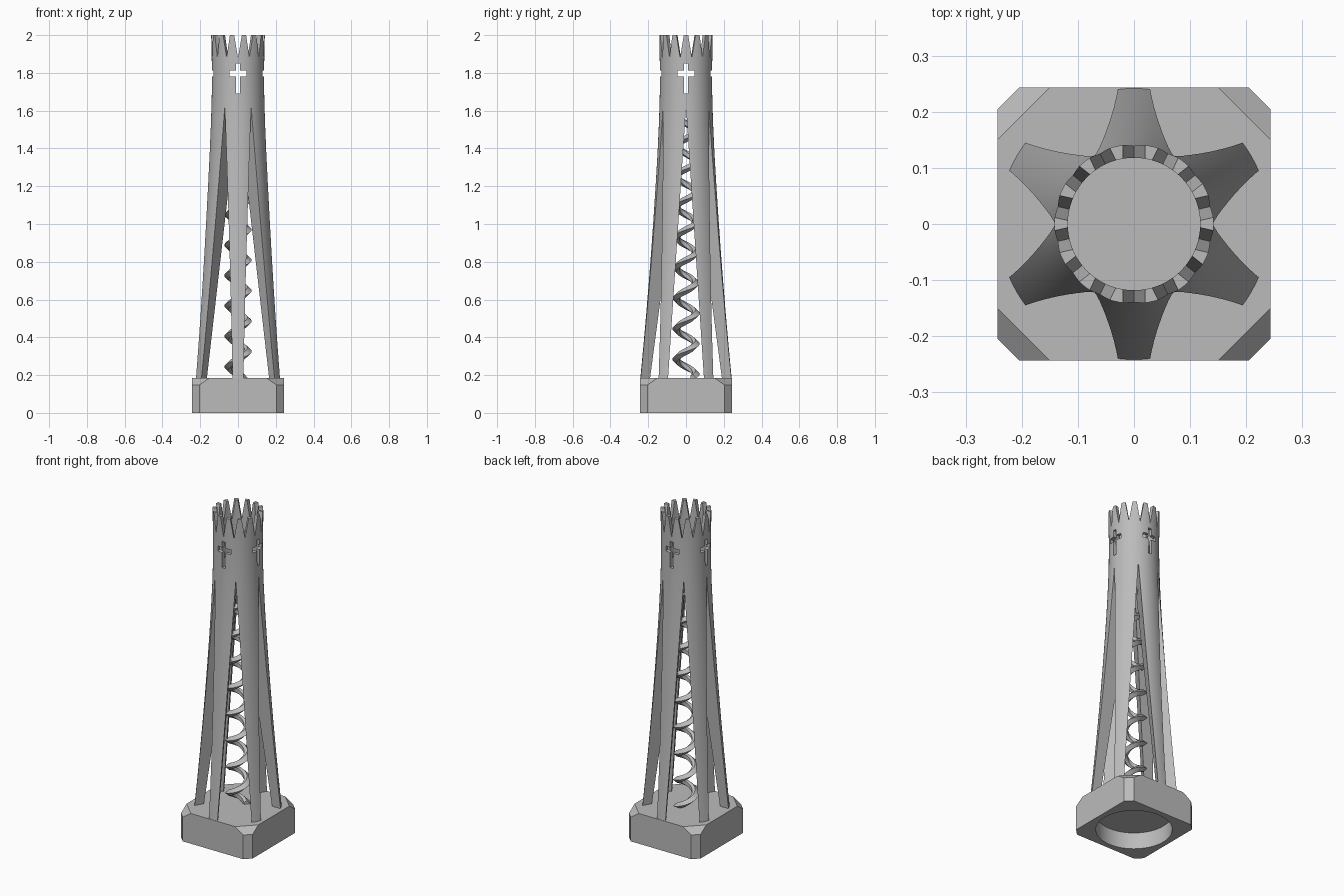
import bpy, bmesh, math
from mathutils import Vector

if "Cube" in bpy.data.objects:
    bpy.data.objects.remove(bpy.data.objects["Cube"])

stone = bpy.data.materials.new("grey_stone")
stone.diffuse_color = (0.5, 0.5, 0.5, 1)
stone.use_nodes = True
stone.node_tree.nodes["Principled BSDF"].inputs["Base Color"].default_value = stone.diffuse_color


def make(name, bm):
    bmesh.ops.recalc_face_normals(bm, faces=bm.faces)
    me = bpy.data.meshes.new(name)
    bm.to_mesh(me)
    bm.free()
    ob = bpy.data.objects.new(name, me)
    bpy.context.collection.objects.link(ob)
    me.materials.append(stone)
    return ob


def loft(name, rings, capped=True):
    """Join closed rings of points with quads."""
    bm = bmesh.new()
    rows = [[bm.verts.new(p) for p in ring] for ring in rings]
    n = len(rows[0])
    for a, b in zip(rows, rows[1:]):
        for i in range(n):
            j = (i + 1) % n
            bm.faces.new((a[i], a[j], b[j], b[i]))
    if capped:
        bm.faces.new(rows[0][::-1])
        bm.faces.new(rows[-1])
    return make(name, bm)


def lathe(name, profile, steps=96):
    bm = bmesh.new()
    vs = [bm.verts.new((r, 0, z)) for r, z in profile]
    es = [bm.edges.new(pair) for pair in zip(vs, vs[1:])]
    bmesh.ops.spin(bm, geom=vs + es, cent=(0, 0, 0), axis=(0, 0, 1),
                   angle=2 * math.pi, steps=steps, use_duplicate=False)
    bmesh.ops.remove_doubles(bm, verts=bm.verts, dist=1e-5)
    return make(name, bm)


def prism(outline, angle):
    """Sideways/height outline pushed right through the axis along an angle."""
    d = Vector((math.cos(angle), math.sin(angle), 0))
    p = Vector((-d.y, d.x, 0))
    return loft("cutter", [[d * s + p * v + Vector((0, 0, z)) for v, z in outline]
                           for s in (-0.5, 0.5)])


def cut(target, cutter):
    cutter.hide_render = True
    mod = target.modifiers.new("cut", 'BOOLEAN')
    mod.operation = 'DIFFERENCE'
    mod.solver = 'EXACT'
    mod.object = cutter
    bpy.context.view_layer.objects.active = target
    bpy.ops.object.modifier_apply(modifier=mod.name)
    bpy.data.objects.remove(cutter)


def smooth(ob, degrees=30):
    bpy.ops.object.select_all(action='DESELECT')
    ob.select_set(True)
    bpy.context.view_layer.objects.active = ob
    bpy.ops.object.shade_smooth_by_angle(angle=math.radians(degrees))


# Base block: square with clipped corners and a round recess underneath
def clipped_square(c, z, h=0.243):
    k = h - c
    return [(h, -k, z), (h, k, z), (k, h, z), (-k, h, z),
            (-h, k, z), (-h, -k, z), (-k, -h, z), (k, -h, z)]


base = loft("base", [clipped_square(0.038, 0), clipped_square(0.038, 0.148),
                     clipped_square(0.093, 0.185)])
cut(base, lathe("cutter", [(0, -0.1), (0.21, -0.1), (0.21, 0.1), (0, 0.1)], 64))
smooth(base, 20)

# Tower: flared solid shaft with a hollow top
tower = lathe("tower", [
    (0, 0.18), (0.242, 0.18), (0.226, 0.35), (0.211, 0.52), (0.197, 0.69),
    (0.184, 0.86), (0.172, 1.03), (0.161, 1.2), (0.151, 1.37), (0.143, 1.54),
    (0.139, 1.68), (0.138, 1.82), (0.142, 2.0),
    (0.118, 2.0), (0.118, 1.66), (0, 1.66)])

# Three tapering slots through the shaft leave six wedge legs
slope = 0.095 / (1.62 - 0.185)
low = slope * (1.62 - 0.1)
for i in range(3):
    cut(tower, prism([(-low, 0.1), (low, 0.1), (0, 1.62)], i * math.pi / 3))

# Cross-shaped windows on four sides
a, b = 0.011, 0.045
cross = [(-a, 1.69), (a, 1.69), (a, 1.782), (b, 1.782), (b, 1.812), (a, 1.812),
         (a, 1.85), (-a, 1.85), (-a, 1.812), (-b, 1.812), (-b, 1.782), (-a, 1.782)]
for i in range(2):
    cut(tower, prism(cross, i * math.pi / 2))

# Fourteen V notches form the crown
for i in range(7):
    cut(tower, prism([(0, 1.88), (0.0217, 2.01), (-0.0217, 2.01)],
                     math.pi / 2 + i * math.pi / 7))
smooth(tower, 25)

# Spiral ribbon in the middle, rising counter-clockwise
pitch, z0, z1, steps = 0.161, 0.185, 1.56, 260
section = [(0.073, 0), (0.05, 0.02), (0.034, 0.012), (0.034, -0.012), (0.05, -0.02)]
rings = []
for i in range(steps + 1):
    z = z0 + (z1 - z0) * i / steps
    t = 2 * math.pi * (z - 0.325) / pitch
    rings.append([(r * math.cos(t), r * math.sin(t), max(z + dz, 0.18))
                  for r, dz in section])
spiral = loft("spiral", rings)
smooth(spiral, 35)
